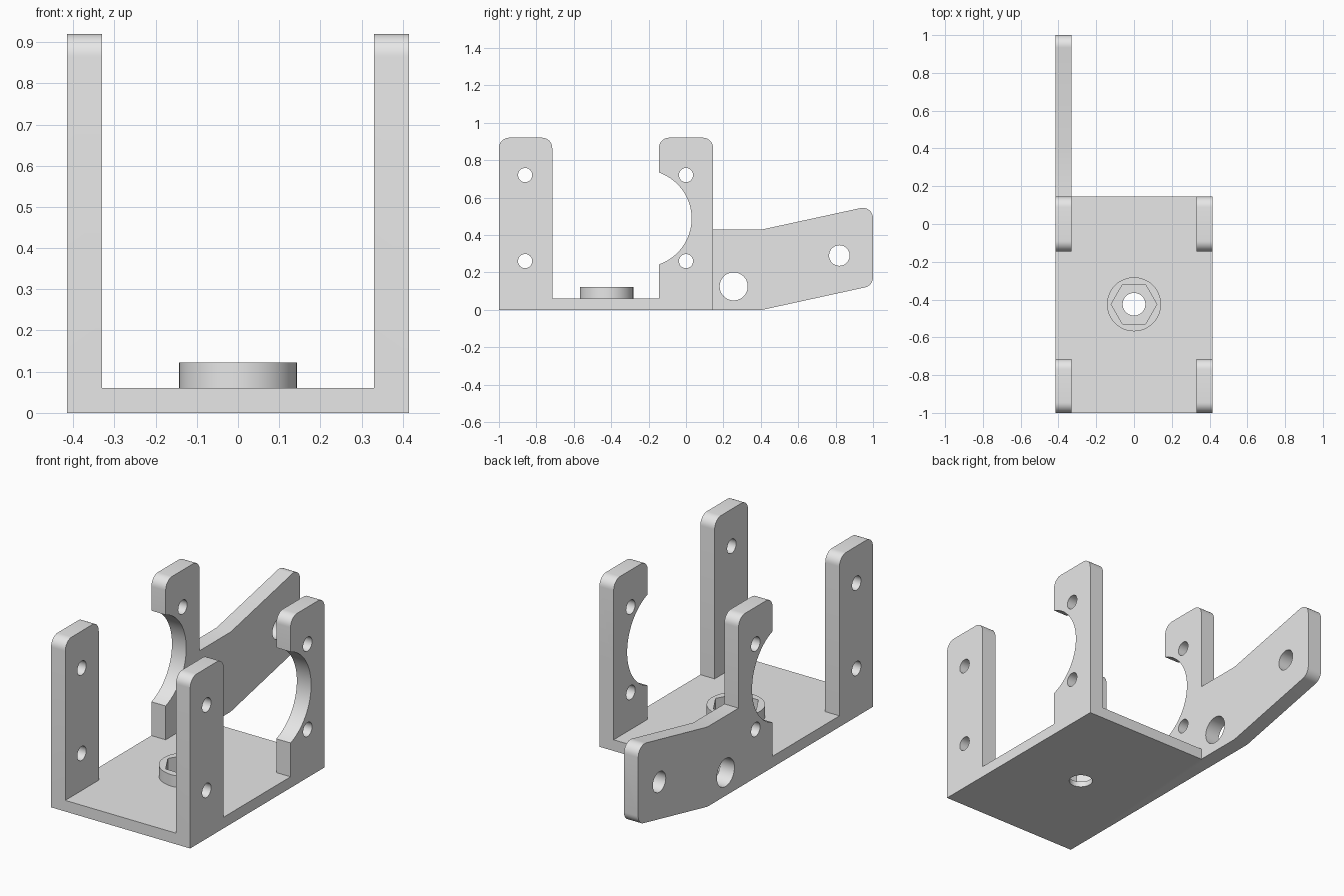
import bpy, bmesh, math
from mathutils import Vector

if "Cube" in bpy.data.objects:
    bpy.data.objects.remove(bpy.data.objects["Cube"])

grey = bpy.data.materials.new("grey plastic")
grey.diffuse_color = (0.8, 0.8, 0.8, 1)
grey.use_nodes = True
grey.node_tree.nodes["Principled BSDF"].inputs["Base Color"].default_value = grey.diffuse_color

WX, IX = 0.415, 0.33        # outer and inner faces of the side walls
FLOOR, TOP = 0.06, 0.92     # base thickness and upright height
BACK = 0.145                # rear edge of the base
BOSS_Y = -0.425


def prism(name, points, axis, lo, hi):
    """Extrude a closed outline along x (points are y, z) or z (points are x, y)."""
    place = (lambda p, t: (t, p[0], p[1])) if axis == "x" else (lambda p, t: (p[0], p[1], t))
    bm = bmesh.new()
    face = bm.faces.new([bm.verts.new(place(p, lo)) for p in points])
    new = bmesh.ops.extrude_face_region(bm, geom=[face])["geom"]
    shift = Vector(place((0, 0), hi - lo))
    bmesh.ops.translate(bm, vec=shift, verts=[v for v in new if isinstance(v, bmesh.types.BMVert)])
    bmesh.ops.recalc_face_normals(bm, faces=bm.faces)
    mesh = bpy.data.meshes.new(name)
    bm.to_mesh(mesh)
    bm.free()
    mesh.materials.append(grey)
    obj = bpy.data.objects.new(name, mesh)
    bpy.context.collection.objects.link(obj)
    return obj


def ring(u, v, r, n=48):
    return [(u + r * math.cos(math.tau * i / n), v + r * math.sin(math.tau * i / n)) for i in range(n)]


def rect(u0, u1, v0, v1):
    return [(u0, v0), (u1, v0), (u1, v1), (u0, v1)]


def rounded(corners, steps=8):
    """Outline from (u, v, radius) corners, with circular fillets."""
    out = []
    for i, (u, v, r) in enumerate(corners):
        p = Vector((u, v))
        if r == 0:
            out.append((u, v))
            continue
        a = (Vector(corners[i - 1][:2]) - p).normalized()
        b = (Vector(corners[(i + 1) % len(corners)][:2]) - p).normalized()
        half = a.angle(b) / 2
        c = p + (a + b).normalized() * (r / math.sin(half))
        s = p + a * (r / math.tan(half)) - c
        e = p + b * (r / math.tan(half)) - c
        turn = math.atan2(s.x * e.y - s.y * e.x, s.dot(e))
        for k in range(steps + 1):
            t = turn * k / steps
            out.append((c.x + s.x * math.cos(t) - s.y * math.sin(t),
                        c.y + s.x * math.sin(t) + s.y * math.cos(t)))
    return out


def combine(target, other, operation):
    mod = target.modifiers.new(operation, "BOOLEAN")
    mod.operation, mod.solver, mod.object = operation, "EXACT", other
    bpy.context.view_layer.objects.active = target
    bpy.ops.object.modifier_apply(modifier=mod.name)
    bpy.data.objects.remove(other)


# Side outline: front upright, floor, rear upright and bent arm
R = 0.055
bracket = prism("bracket", rounded([
    (-1, 0, 0), (0.41, 0, 0), (1, 0.129, R), (1, 0.558, R), (0.41, 0.43, 0), (BACK, 0.43, 0),
    (BACK, TOP, R), (-BACK, TOP, R), (-BACK, FLOOR, 0), (-0.715, FLOOR, 0),
    (-0.715, TOP, R), (-1, TOP, R)]), "x", -WX, WX)

# Hollow between the walls, and remove the arm from all but the left wall
combine(bracket, prism("channel_cutter", rect(-2, 2, FLOOR, 2), "x", -IX, IX), "DIFFERENCE")
combine(bracket, prism("arm_cutter", rect(BACK, 2, -1, 2), "x", -IX, 1), "DIFFERENCE")

# Round bore in the rear uprights, screw holes, and the two arm holes
holes = [(-0.23, 0.488, 0.26, 96), (0.255, 0.125, 0.075, 48), (0.82, 0.29, 0.055, 48)]
holes += [(y, z, 0.038, 32) for y in (-0.86, 0) for z in (0.26, 0.72)]
for y, z, r, n in holes:
    combine(bracket, prism("hole_cutter", ring(y, z, r, n), "x", -1, 1), "DIFFERENCE")

# Boss on the floor with a hexagonal nut pocket and bolt hole
combine(bracket, prism("boss", ring(0, BOSS_Y, 0.143, 64), "z", 0.04, 0.122), "UNION")
combine(bracket, prism("nut_cutter", ring(0, BOSS_Y, 0.121, 6), "z", 0.03, 1), "DIFFERENCE")
combine(bracket, prism("bolt_cutter", ring(0, BOSS_Y, 0.06, 40), "z", -1, 1), "DIFFERENCE")

bracket.select_set(True)
bpy.context.view_layer.objects.active = bracket
bpy.ops.object.shade_smooth_by_angle(angle=math.radians(30))
